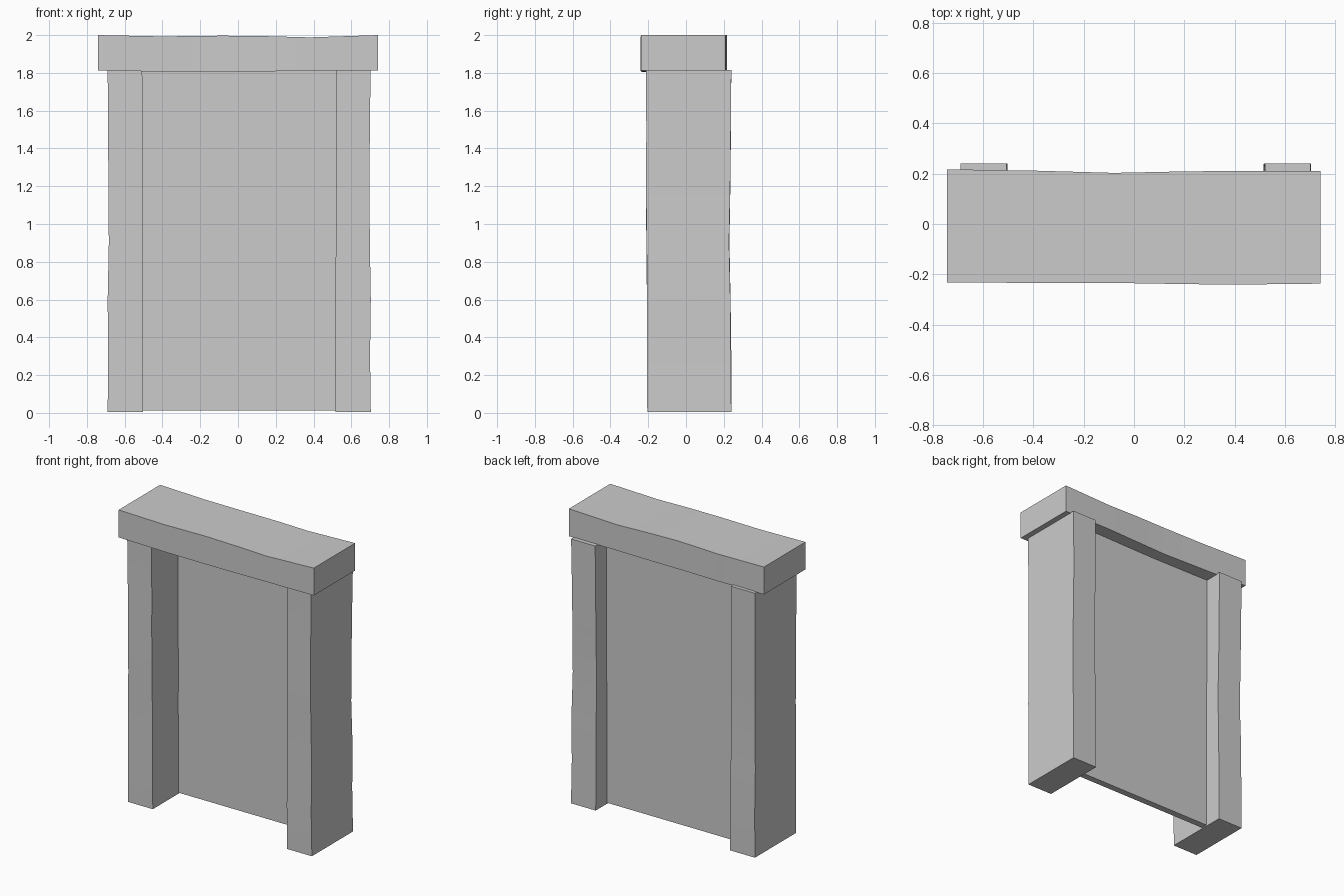
import bpy, bmesh


def beam(name, stations, axis):
    """Four-sided beam lofted through stations: (position, a_min, a_max, b_min, b_max)."""
    bm = bmesh.new()
    rings = []
    for p, a0, a1, b0, b1 in stations:
        ring = []
        for a, b in ((a0, b0), (a1, b0), (a1, b1), (a0, b1)):
            ring.append(bm.verts.new((a, b, p) if axis == 'Z' else (p, a, b)))
        rings.append(ring)
    for r, s in zip(rings, rings[1:]):
        for i in range(4):
            j = (i + 1) % 4
            bm.faces.new((r[i], r[j], s[j], s[i]))
    bm.faces.new(rings[0][::-1])
    bm.faces.new(rings[-1])
    bmesh.ops.recalc_face_normals(bm, faces=bm.faces)
    mesh = bpy.data.meshes.new(name)
    bm.to_mesh(mesh)
    bm.free()
    obj = bpy.data.objects.new(name, mesh)
    bpy.context.collection.objects.link(obj)
    bpy.context.view_layer.objects.active = obj
    obj.select_set(True)
    bpy.ops.object.shade_smooth_by_angle(angle=0.5)
    obj.select_set(False)
    return obj


# Hand-hewn side posts: z, x range, y range
beam("left_post", [
    (0.005, -0.69, -0.502, -0.205, 0.24),
    (0.30, -0.688, -0.502, -0.207, 0.24),
    (0.60, -0.69, -0.504, -0.207, 0.236),
    (0.90, -0.684, -0.503, -0.21, 0.23),
    (1.20, -0.686, -0.505, -0.212, 0.235),
    (1.50, -0.688, -0.506, -0.21, 0.238),
    (1.815, -0.69, -0.507, -0.213, 0.24)], 'Z')
beam("right_post", [
    (0.005, 0.703, 0.516, -0.205, 0.24),
    (0.30, 0.699, 0.514, -0.207, 0.237),
    (0.60, 0.703, 0.516, -0.207, 0.235),
    (0.90, 0.698, 0.518, -0.208, 0.228),
    (1.20, 0.696, 0.518, -0.212, 0.234),
    (1.50, 0.698, 0.519, -0.21, 0.237),
    (1.815, 0.702, 0.52, -0.213, 0.24)], 'Z')

# Lintel: x, y range, z range
beam("lintel", [
    (-0.742, -0.232, 0.217, 1.812, 2.0),
    (-0.40, -0.234, 0.212, 1.807, 1.993),
    (-0.08, -0.234, 0.203, 1.805, 1.997),
    (0.16, -0.238, 0.208, 1.808, 1.994),
    (0.38, -0.241, 0.211, 1.812, 1.988),
    (0.74, -0.237, 0.21, 1.812, 2.0)], 'X')

# Recessed panel between the posts
beam("panel", [
    (0.012, -0.52, 0.53, 0.073, 0.118),
    (1.83, -0.52, 0.53, 0.073, 0.118)], 'Z')
